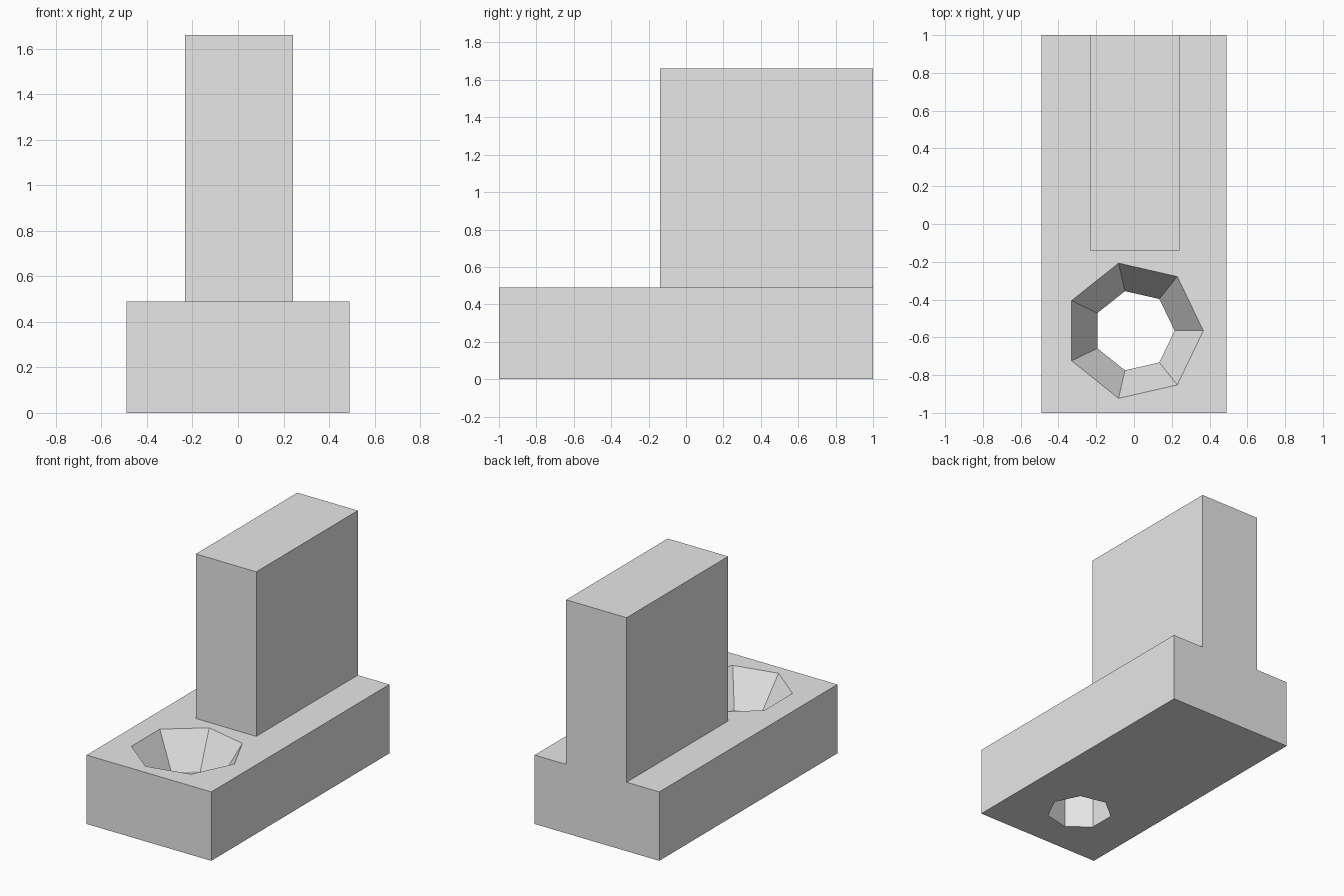
import bpy, bmesh
from math import cos, sin, tau

cube = bpy.data.objects.get("Cube")
if cube:
    bpy.data.objects.remove(cube, do_unlink=True)

# Single plain grey
grey = bpy.data.materials.new("plain_grey")
grey.use_nodes = True
colour = (0.8, 0.8, 0.8, 1.0)
grey.diffuse_color = colour
grey.node_tree.nodes["Principled BSDF"].inputs["Base Color"].default_value = colour


def loft(name, rings):
    """Solid with flat faces, lofted through rings of points and capped."""
    bm = bmesh.new()
    loops = [[bm.verts.new(p) for p in ring] for ring in rings]
    for low, high in zip(loops, loops[1:]):
        for i in range(len(low)):
            j = (i + 1) % len(low)
            bm.faces.new((low[i], low[j], high[j], high[i]))
    bm.faces.new(loops[0][::-1])
    bm.faces.new(loops[-1])
    bmesh.ops.recalc_face_normals(bm, faces=bm.faces[:])
    mesh = bpy.data.meshes.new(name)
    bm.to_mesh(mesh)
    bm.free()
    mesh.materials.append(grey)
    obj = bpy.data.objects.new(name, mesh)
    bpy.context.collection.objects.link(obj)
    return obj


def block(name, x0, x1, y0, y1, z0, z1):
    return loft(name, [[(x0, y0, z), (x1, y0, z), (x1, y1, z), (x0, y1, z)]
                       for z in (z0, z1)])


def apply_boolean(target, tool, operation):
    mod = target.modifiers.new(operation.title(), 'BOOLEAN')
    mod.operation = operation
    mod.solver = 'EXACT'
    mod.object = tool
    bpy.context.view_layer.objects.active = target
    bpy.ops.object.modifier_apply(modifier=mod.name)
    bpy.data.objects.remove(tool, do_unlink=True)


# Base slab with the upright wall joined flush at the back
HEIGHT = 0.49
body = block("base_with_upright", -0.49, 0.49, -1, 1, 0, HEIGHT)
upright = block("upright", -0.233, 0.242, -0.14, 1, HEIGHT, 1.66)
apply_boolean(body, upright, 'UNION')

# Seven-sided countersunk hole: straight bore below, flared mouth above
SIDES, CENTRE_Y, BORE, MOUTH = 7, -0.565, 0.215, 0.367
FLARE = (MOUTH - BORE) / (HEIGHT / 2)
OVER = 0.05
profile = [(BORE, -OVER), (BORE, HEIGHT / 2), (MOUTH + FLARE * OVER, HEIGHT + OVER)]
hole = loft("hole_cutter", [[(r * cos(tau * i / SIDES), CENTRE_Y + r * sin(tau * i / SIDES), z)
                             for i in range(SIDES)] for r, z in profile])
hole.hide_render = True
apply_boolean(body, hole, 'DIFFERENCE')
